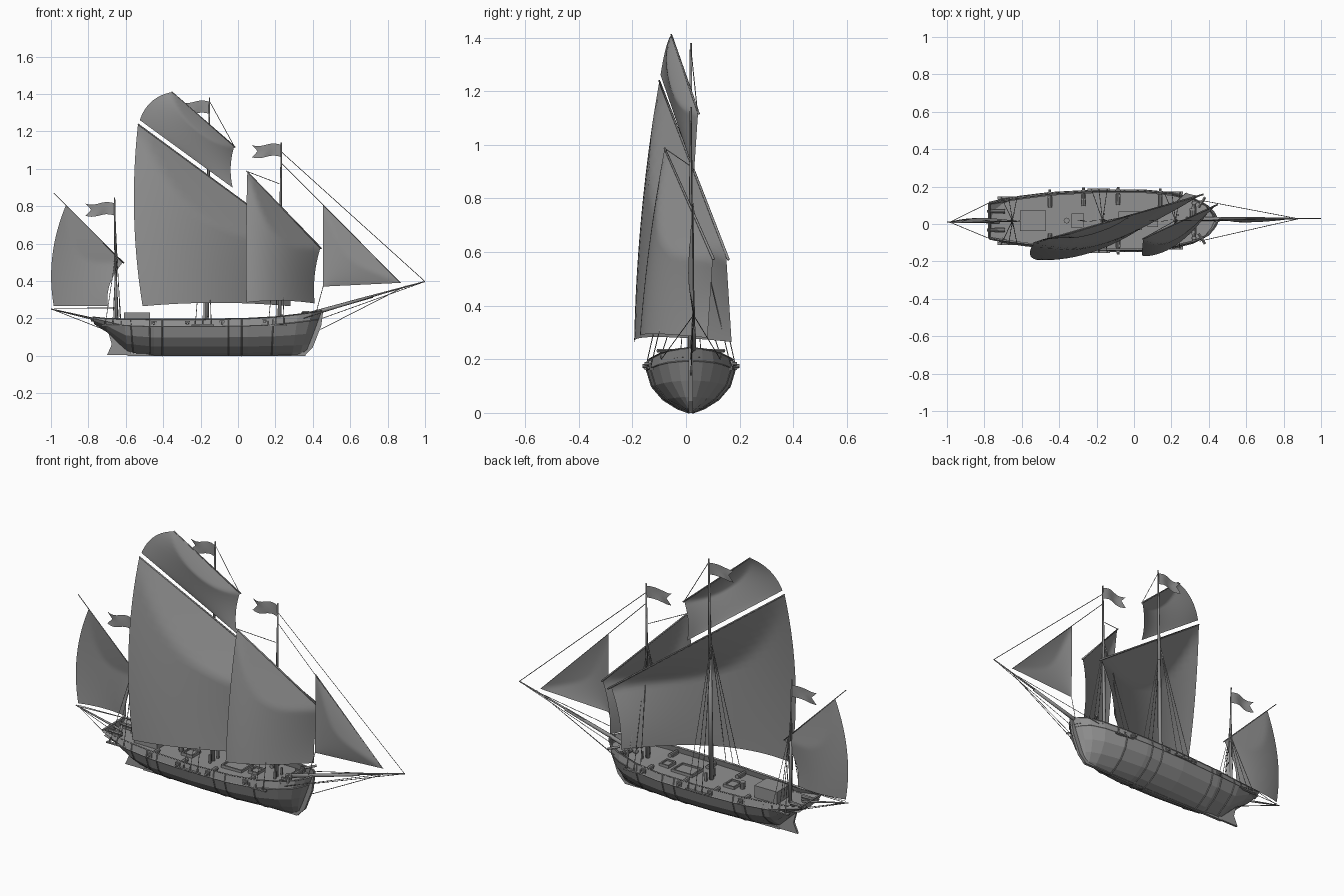
import bpy, bmesh, math
from mathutils import Vector, Matrix

cube = bpy.data.objects.get("Cube")
if cube:
    bpy.data.objects.remove(cube, do_unlink=True)

CY = 0.018  # centreline of the ship
GREY = (0.28, 0.28, 0.28, 1)
mat = bpy.data.materials.new("ship_grey")
mat.use_nodes = True
mat.diffuse_color = GREY
mat.node_tree.nodes["Principled BSDF"].inputs["Base Color"].default_value = GREY


def add(name, bm, smooth=False):
    me = bpy.data.meshes.new(name)
    bm.to_mesh(me)
    bm.free()
    me.materials.append(mat)
    for p in me.polygons:
        p.use_smooth = smooth
    ob = bpy.data.objects.new(name, me)
    ob.location.y = CY
    bpy.context.collection.objects.link(ob)
    return ob


def rod(bm, a, b, r1, r2=None, n=6):
    a, b = Vector(a), Vector(b)
    d = b - a
    m = Matrix.Translation((a + b) / 2) @ d.to_track_quat('Z', 'Y').to_matrix().to_4x4()
    bmesh.ops.create_cone(bm, cap_ends=True, segments=n, radius1=r1,
                          radius2=r1 if r2 is None else r2, depth=d.length, matrix=m)


def chain(bm, pts, r, n=4):
    for a, b in zip(pts, pts[1:]):
        rod(bm, a, b, r, n=n)


def box(bm, c, s):
    bmesh.ops.create_cube(bm, size=1, matrix=Matrix.Translation(c) @ Matrix.Diagonal((*s, 1)))


def grid(name, fn, nu, nv):
    bm = bmesh.new()
    v = [[bm.verts.new(fn(i / nu, j / nv)) for j in range(nv + 1)] for i in range(nu + 1)]
    for i in range(nu):
        for j in range(nv):
            bm.faces.new((v[i][j], v[i + 1][j], v[i + 1][j + 1], v[i][j + 1]))
    bmesh.ops.remove_doubles(bm, verts=bm.verts, dist=1e-5)
    return add(name, bm, True)


def plate(name, pts, t):
    bm = bmesh.new()
    f = bm.faces.new([bm.verts.new((x, -t / 2, z)) for x, z in pts])
    r = bmesh.ops.extrude_face_region(bm, geom=[f])
    bmesh.ops.translate(bm, vec=(0, t, 0), verts=[g for g in r["geom"] if isinstance(g, bmesh.types.BMVert)])
    bmesh.ops.recalc_face_normals(bm, faces=bm.faces)
    return add(name, bm)


# Hull stations: x at keel, x at rail, half width, keel z, rail z, sharpness
STATIONS = [(-.77, -.775, .097, .17, .207, 1), (-.70, -.71, .112, .125, .2, 1.2),
            (-.59, -.61, .13, .02, .197, 1.7), (-.45, -.45, .149, 0, .195, 1.15),
            (-.2, -.2, .163, 0, .195, 1), (.05, .05, .163, 0, .2, 1),
            (.19, .2, .149, 0, .208, 1.15), (.29, .32, .12, 0, .222, 1.4),
            (.33, .395, .086, 0, .233, 1.7), (.35, .43, .045, 0, .239, 1.7),
            (.36, .448, .008, 0, .241, 1)]
SECTION = [(0, .03), (.08, .3), (.25, .63), (.5, .89), (.8, 1), (1, .95)]


def station(x):
    for a, b in zip(STATIONS, STATIONS[1:]):
        if x <= b[0]:
            t = (x - a[0]) / (b[0] - a[0])
            return [p + (q - p) * t for p, q in zip(a, b)]
    return STATIONS[-1]


def section(s, side=1, grow=0.0):
    return [(s[0] + (s[1] - s[0]) * h, side * (s[2] * f ** s[5] + grow), s[3] + (s[4] - s[3]) * h)
            for h, f in SECTION]


# Hull shell with transom
bm = bmesh.new()
rings = []
for s in STATIONS:
    pts = section(s, -1)[::-1] + section(s)
    rings.append([bm.verts.new(p) for p in pts])
for a, b in zip(rings, rings[1:]):
    for i in range(len(a) - 1):
        bm.faces.new((a[i], b[i], b[i + 1], a[i + 1]))
bm.faces.new(rings[0])
bm.faces.new(rings[-1])
bmesh.ops.recalc_face_normals(bm, faces=bm.faces)
hull = add("hull", bm)
sol = hull.modifiers.new("planking", 'SOLIDIFY')
sol.thickness = .007
sol.offset = -1

# Deck
DROP = .032
bm = bmesh.new()
rows = [[bm.verts.new((s[1] + (.005 if i == 0 else -.008), k * s[2] * .95, s[4] - DROP)) for k in (-1, 1)]
        for i, s in enumerate(STATIONS)]
for a, b in zip(rows, rows[1:]):
    bm.faces.new((a[0], b[0], b[1], a[1]))
add("deck", bm)

# Wales, rails and vertical fender straps
bm = bmesh.new()
for side in (-1, 1):
    for k in (4, 5):
        chain(bm, [section(s, side, .001)[k] for s in STATIONS], .003)
    for x in (-.56, -.47, -.405, -.05, .02, .18):
        chain(bm, section(station(x), side, .001), .003)
rod(bm, (-.775, -.095, .207), (-.775, .095, .207), .005, n=4)
add("wales_and_straps", bm)

# Stem, keel and rudder
plate("stem_and_keel", [(-.59, 0), (.355, 0), (.4, .045), (.445, .16), (.456, .243), (.435, .243),
                        (.415, .16), (.37, .06), (.33, .012), (-.59, .012)], .016)
plate("rudder", [(-.7, .004), (-.675, .06), (-.7, .15), (-.64, .16), (-.58, .06), (-.57, .004)], .012)

# Guns on carriages, broadside and stern chasers
bm = bmesh.new()
for x in (-.45, -.27, -.085, .14, .32):
    s = station(x)
    z = s[4] - DROP
    w = s[2]
    for side in (-1, 1):
        rod(bm, (x, side * (w - .08), z + .01), (x, side * (w + .018), z + .01), .011, .007, 8)
        box(bm, (x, side * (w - .045), z + .005), (.026, .05, .012))
        box(bm, (x, side * (w - .001), z + .01), (.026, .01, .024))
for y in (-.05, .05):
    rod(bm, (-.69, y, .19), (-.785, y, .19), .011, .007, 8)
    box(bm, (-.72, y, .178), (.05, .026, .012))
add("guns", bm)

# Deck fittings
bm = bmesh.new()
box(bm, (-.54, 0, .195), (.14, .11, .07))
add("cabin", bm)
bm = bmesh.new()
for x, w, l in ((-.3, .07, .06), (-.02, .09, .12), (.1, .06, .05)):
    z = station(x)[4] - DROP
    for k in (-1, 1):
        box(bm, (x, k * w / 2, z + .007), (l, .008, .016))
        box(bm, (x + k * l / 2, 0, z + .007), (.008, w + .008, .016))
    box(bm, (x, 0, z + .003), (l, w, .008))
add("hatches", bm)
bm = bmesh.new()
rod(bm, (-.36, 0, .16), (-.36, 0, .2), .012, .016, 8)
rod(bm, (.31, -.06, .205), (.31, .06, .205), .011, n=8)
for k in (-1, 1):
    box(bm, (.31, k * .06, .2), (.025, .01, .04))
    box(bm, (-.16, k * .035, .185), (.01, .01, .05))
    box(bm, (.235, k * .03, .195), (.01, .01, .05))
    rod(bm, (.345, k * .07, .232), (.38, k * .125, .232), .007, n=4)
add("capstan_windlass_bitts_catheads", bm)

# Masts, bowsprit, outrigger and yards
bm = bmesh.new()
MASTS = [(-.168, -.152, 1.38, .92, .165), (.222, .232, 1.14, .8, .147), (-.65, -.66, .845, .56, .122)]
for xb, xt, top, _, _ in MASTS:
    size = .003 + .007 * top
    rod(bm, (xb, 0, .15), ((xb + xt) / 2, 0, top * .6), size, size * .75, 8)
    rod(bm, ((xb + xt) / 2, 0, top * .6), (xt, 0, top), size * .7, .0035, 8)
add("masts", bm, True)
bm = bmesh.new()
rod(bm, (.28, .008, .195), (.72, .01, .318), .012, .008, 8)
rod(bm, (.6, .01, .288), (1.0, .012, .397), .006, .003, 8)
rod(bm, (-.72, -.008, .185), (-1.0, -.008, .25), .007, .003, 8)
add("bowsprit_and_outrigger", bm, True)
bm = bmesh.new()
for a, b, r in (((-.535, -.118, 1.239), (.37, .14, .572), .005), ((-.355, -.073, 1.412), (-.015, .03, 1.115), .004),
                ((.045, -.098, .988), (.445, .085, .573), .005), ((-.985, -.012, .87), (-.61, -.003, .495), .003),
                ((-.985, -.01, .255), (-.66, 0, .255), .002)):
    rod(bm, a, b, r * .7, r)
add("yards", bm, True)


# Sails: corners run foot aft, foot fore, head fore, head aft.
# The cloth falls from the straight head to a lens-shaped fold, then hangs full.
def sail(name, A, B, C, D, belly, aft=(0, 0, 0), fore=(0, 0, 0), foot=(0, 0, 0), taper=0):
    A, B, C, D = (Vector(p) - Vector((0, CY, 0)) for p in (A, B, C, D))
    aft, fore, foot = Vector(aft), Vector(fore), Vector(foot)

    def fn(u, v):
        bu, bv = 4 * u * (1 - u), 4 * v * (1 - v)
        p = (A.lerp(B, u)).lerp(D.lerp(C, u), v)
        p += bu * (1 - v) * foot + bv * ((1 - u) * aft + u * fore)
        return p + Vector((0, belly * min(bu, 3 * (1 - v)) * v ** taper, 0))
    grid(name, fn, 20, 24)


sail("main_lugsail", (-.51, -.193, .265), (.28, .17, .265), (.355, .15, .585), (-.535, -.1, 1.235),
     -.097, aft=(-.033, -.018, 0), fore=(-.02, 0, 0), foot=(0, 0, .018))
sail("main_topsail", (-.525, -.095, 1.26), (-.028, .03, .898), (-.02, .045, 1.12), (-.35, -.055, 1.41),
     -.06, aft=(-.022, 0, .026), fore=(-.015, 0, 0), taper=.8)
sail("fore_lugsail", (.045, -.172, .285), (.41, .08, .28), (.44, .1, .575), (.05, -.08, .985),
     -.065, aft=(-.004, -.01, 0), fore=(-.015, 0, 0), foot=(0, 0, .012))
sail("mizzen_sail", (-.985, .008, .265), (-.695, .015, .265), (-.615, .015, .5), (-.92, .008, .805),
     .02, aft=(-.04, 0, 0), fore=(-.03, 0, 0))
sail("jib", (.455, .025, .37), (.455, .025, .37), (.87, .03, .39), (.455, .03, .805), -.03, taper=1)


# Swallowtail flags
def flag(name, x, z):
    def fn(u, v):
        length = .125 + .03 * abs(2 * v - 1)
        return (x - u * length, .005 * math.sin(u * 7), z + .065 * v + .007 * math.sin(u * 6))
    grid(name, fn, 10, 2)


flag("main_flag", -.152, 1.293)
flag("fore_flag", .23, 1.063)
flag("mizzen_flag", -.66, .75)

# Shrouds with channels
ropes, chan = bmesh.new(), bmesh.new()
for xb, xt, top, hounds, w in MASTS:
    for side in (-1, 1):
        box(chan, (xb - .02, side * w, .163), (.12, .016, .007))
        for dx in (-.06, -.02, .025):
            foot = (xb + dx, side * (w + .004), .165)
            rod(ropes, foot, (xb, 0, hounds), .0018, n=4)
            rod(chan, foot, (xb + dx, side * (w + .003), .185), .004, n=6)
add("channels", chan)

# Stays and running lines
tip = (1.0, .012, .397)
LINES = [((.232, 0, 1.09), tip), ((.232, 0, 1.03), (.87, .01, .39)), ((.45, 0, .2), tip),
         ((.44, 0, .14), (.9, .01, .375)), ((-.152, 0, 1.36), (-.02, .025, 1.12)),
         ((.05, -.095, .985), (.22, 0, .92)), ((.455, .007, .37), (.42, 0, .24)),
         ((-.66, 0, .8), (-.63, 0, .2)), ((-.985, -.008, .245), (-.69, 0, .13))]
for k in (-1, 1):
    LINES += [((.35, k * .11, .2), (.88, .01, .365)), ((-.775, k * .095, .2), (-.985, -.008, .247)),
              ((-.64, k * .04, .2), (-.66, 0, .7))]
for a, b in LINES:
    rod(ropes, a, b, .0018, n=4)
add("rigging", ropes)
